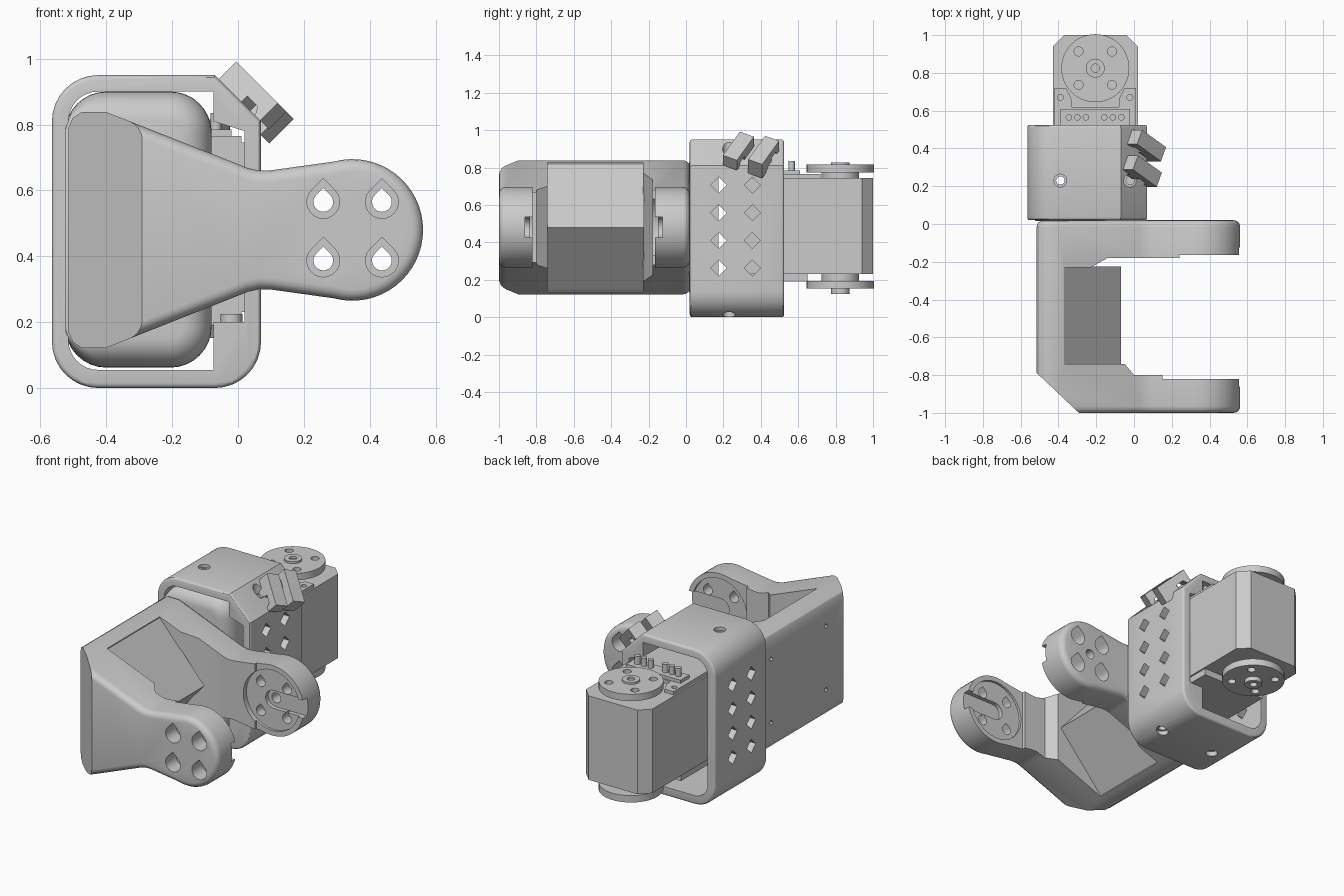
import bpy, bmesh, math
from mathutils import Vector, Matrix

if "Cube" in bpy.data.objects:
    bpy.data.objects.remove(bpy.data.objects["Cube"])

AXES = {'x': lambda u, v, t: (t, u, v),
        'y': lambda u, v, t: (u, t, v),
        'z': lambda u, v, t: (u, v, t)}


def arc(cx, cy, r, a0, a1, n=8):
    angs = [math.radians(a0 + (a1 - a0) * i / n) for i in range(n + 1)]
    return [(cx + r * math.cos(a), cy + r * math.sin(a)) for a in angs]


def circle(cx, cy, r, n=32):
    return arc(cx, cy, r, 0, 360 * (n - 1) / n, n - 1)


def teardrop(cx, cy, r):
    return arc(cx, cy, r, 135, 405, 16) + [(cx, cy + r * 1.414)]


def rounded_rect(x0, x1, z0, z1, r):
    return (arc(x1 - r, z0 + r, r, -90, 0) + arc(x1 - r, z1 - r, r, 0, 90)
            + arc(x0 + r, z1 - r, r, 90, 180) + arc(x0 + r, z0 + r, r, 180, 270))


def loft(name, rings, axis, bevel=0.0, segs=4):
    """Skin a list of (position, outline) rings; optionally round the end rims."""
    bm = bmesh.new()
    f = AXES[axis]
    loops = [[bm.verts.new(f(u, v, t)) for u, v in pts] for t, pts in rings]
    for a, b in zip(loops, loops[1:]):
        n = len(a)
        for i in range(n):
            bm.faces.new((a[i], a[(i + 1) % n], b[(i + 1) % n], b[i]))
    caps = [bm.faces.new(loops[0]), bm.faces.new(loops[-1])]
    bmesh.ops.recalc_face_normals(bm, faces=bm.faces)
    if bevel:
        rim = list({e for c in caps for e in c.edges})
        bmesh.ops.bevel(bm, geom=rim, offset=bevel, segments=segs,
                        profile=0.5, affect='EDGES')
    me = bpy.data.meshes.new(name)
    bm.to_mesh(me)
    bm.free()
    ob = bpy.data.objects.new(name, me)
    bpy.context.collection.objects.link(ob)
    return ob


def prism(name, pts, axis, a, b, bevel=0.0, segs=4):
    return loft(name, [(a, pts), (b, pts)], axis, bevel, segs)


def rect(x0, x1, y0, y1):
    return [(x0, y0), (x1, y0), (x1, y1), (x0, y1)]


def cut(ob, pts, axis, a, b):
    """Subtract an extruded outline from an object."""
    c = prism('cutter', pts, axis, a, b)
    c.hide_render = True
    m = ob.modifiers.new('cut', 'BOOLEAN')
    m.operation, m.solver, m.object = 'DIFFERENCE', 'EXACT', c
    bpy.context.view_layer.objects.active = ob
    bpy.ops.object.modifier_apply(modifier=m.name)
    bpy.data.objects.remove(c)


# Fork: side outline swept along y, hollowed by a plan-view cutter
ZC, TX = 0.48, 0.347
upper = [(-0.515, 0.79), (-0.502, 0.82), (-0.475, 0.838), (-0.40, 0.838),
         (0.03, 0.668), (0.065, 0.66), (0.10, 0.661)]
lower = [(x, 2 * ZC - z) for x, z in reversed(upper)]
fork = prism('fork', upper + arc(TX, ZC, 0.215, 105, -105, 32) + lower,
             'y', -1.0, 0.02, 0.035)
cut(fork, [(-0.37, -0.74), (-0.05, -0.74), (0.0, -0.80), (0.15, -0.80), (0.15, -0.82),
           (0.8, -0.82), (0.8, -0.165), (0.24, -0.165), (0.24, -0.18), (-0.14, -0.18),
           (-0.23, -0.23), (-0.37, -0.23)], 'z', -0.2, 1.2)
cut(fork, [(-0.515 - 0.2, -0.79 + 0.19), (-0.29 + 0.2, -1.0 - 0.19), (-0.8, -1.3)],
    'z', -0.2, 1.2)
# Screw holes, horn recesses and slots in the two arms
for x in (0.259, 0.437):
    for z in (0.387, 0.565):
        cut(fork, teardrop(x, z, 0.03), 'y', -1.1, 0.1)
        cut(fork, teardrop(x, z, 0.05), 'y', -1.1, -0.90)
        cut(fork, teardrop(x, z, 0.05), 'y', -0.09, 0.1)
slot = arc(TX, ZC, 0.055, 90, 270, 12) + [(0.7, ZC - 0.055), (0.7, ZC + 0.055)]
for a, b, c, d in ((-0.835, -0.78, -0.86, -0.78), (-0.20, -0.15, -0.20, -0.125)):
    cut(fork, circle(TX, ZC, 0.185), 'y', a, b)
    cut(fork, slot, 'y', c, d)
cut(fork, circle(TX, ZC, 0.03, 16), 'y', -0.2, 0.1)
for y in (-0.09, -0.62):
    for z in (0.29, 0.68):
        cut(fork, circle(y, z, 0.013, 12), 'x', -0.6, -0.45)

# Ridge inside the fork
prism('fork_ridge', [(-0.42, 0.82), (-0.37, 0.82), (-0.07, ZC), (-0.37, 0.14), (-0.42, 0.14)],
      'y', -0.745, -0.225)

# Sleeve: rounded tube with one chamfered corner
outer = ([(0.07, 0.81), (-0.07, 0.95)] + arc(-0.425, 0.81, 0.14, 90, 180)
         + arc(-0.425, 0.145, 0.14, 180, 270) + arc(-0.07, 0.145, 0.14, 270, 360))
inner = ([(0.02, 0.2), (0.02, 0.78), (-0.075, 0.81), (-0.075, 0.9)]
         + arc(-0.425, 0.81, 0.09, 90, 180) + arc(-0.425, 0.145, 0.09, 180, 270)
         + [(-0.075, 0.055), (-0.075, 0.2)])
outer = [(x, max(z - 0.005, 0) if z < 0.3 else z) for x, z in outer]
sleeve = prism('sleeve', outer, 'y', 0.02, 0.525, 0.015, 3)
cut(sleeve, inner, 'y', -0.1, 0.7)
for y in (0.175, 0.355):
    for z in (0.262, 0.41, 0.558, 0.706):
        cut(sleeve, circle(y, z, 0.043, 4), 'x', -0.7, 0.2)
for x in (-0.39, -0.02):
    cut(sleeve, circle(x, 0.23, 0.022, 20), 'z', -0.1, 1.1)
    cut(sleeve, circle(x, 0.23, 0.034, 20), 'z', 0.93 if x < -0.1 else 0.87, 1.1)
    cut(sleeve, circle(x, 0.23, 0.034, 20), 'z', -0.1, 0.03)
prism('sleeve_screw', circle(-0.02, 0.23, 0.033, 20), 'z', 0.16, 0.225)

# Domed block joining fork and sleeve
rings = []
for i in range(9):
    a = math.radians(90 * i / 8)
    d = 0.09 * (1 - math.sin(a))
    rings.append((0.015 + 0.1 * (1 - math.cos(a)),
                  rounded_rect(-0.525, -0.08 - d, 0.062 + d, 0.9 - d, 0.125 - d)))
rings.append((0.175, rounded_rect(-0.525, -0.08, 0.062, 0.9, 0.125)))
loft('joining_block', rings, 'y')

# Servo motor body and end plates
prism('motor_body', [(-0.43, 0.27), (0.02, 0.27), (0.02, 0.94), (-0.04, 1.0),
                     (-0.37, 1.0), (-0.43, 0.94)], 'z', 0.23, 0.745)
HX, HY = -0.205, 0.825
plate = [(-0.42, 0.27), (0.01, 0.27), (0.01, 0.72), (-0.05, 0.72), (-0.08, 0.66),
         (-0.08, 0.62), (-0.33, 0.62), (-0.33, 0.66), (-0.36, 0.72), (-0.42, 0.72)]
low_plate = rect(-0.42, 0.01, 0.27, 0.65)
top = prism('motor_top_plate', plate, 'z', 0.735, 0.765)
for x in (-0.39, -0.022):
    cut(top, circle(x, 0.67, 0.016, 16), 'z', 0.75, 0.9)
prism('motor_bottom_plate', low_plate, 'z', 0.19, 0.24)

# Cable sockets with pins
prism('socket', rect(-0.39, -0.02, 0.525, 0.61), 'z', 0.74, 0.785)
for x0 in (-0.345, -0.157):
    for i in range(3):
        prism('socket_pin', circle(x0 + 0.045 * i, 0.565, 0.017, 16), 'z', 0.78, 0.835)

# Output horns, mirrored top and bottom
for tag, s, z in (('top', 1, 0.815), ('bottom', -1, 0.152)):
    horn = prism(tag + '_horn', circle(HX, HY, 0.18, 48), 'z', *sorted((z, z - s * 0.042)))
    for i in range(4):
        a = math.radians(45 + 90 * i)
        cut(horn, circle(HX + 0.125 * math.cos(a), HY + 0.125 * math.sin(a), 0.024, 16),
            'z', z - 0.1, z + 0.1)
    prism(tag + '_horn_collar', circle(HX, HY, 0.10), 'z', *sorted((z - s * 0.03, z - s * 0.095)))
    hub = prism(tag + '_horn_hub', circle(HX, HY, 0.05), 'z',
                *sorted((z + s * (0.012 if s > 0 else 0.027), z - s * 0.02)))
    cut(hub, circle(HX, HY, 0.022, 16), 'z', *sorted((z + s * 0.1, z)))

# Cable clips on the chamfered corner
k = 1 / math.sqrt(2)
frame = Matrix(((k, 0, k, 0), (0, 1, 0, 0), (-k, 0, k, 0), (0, 0, 0, 1)))
hook = [(-0.1, -0.03), (0.01, -0.03), (0.01, 0.025), (0.06, 0.025), (0.075, 0.0),
        (0.1, 0.0), (0.1, 0.075), (-0.1, 0.075)]
for name, x, y, s in (('lower_clip', 0.018, 0.28, 1), ('upper_clip', 0.04, 0.415, -1)):
    clip = prism(name, [(u * s, n) for u, n in hook], 'y', -0.042, 0.042)
    clip.data.transform(Matrix.Translation((x, y, 0.88 - x)) @ frame
                        @ Matrix.Rotation(math.radians(-27), 4, 'Z'))

# Shading
for ob in bpy.data.objects:
    ob.select_set(True)
bpy.context.view_layer.objects.active = fork
bpy.ops.object.shade_smooth_by_angle(angle=math.radians(30))
